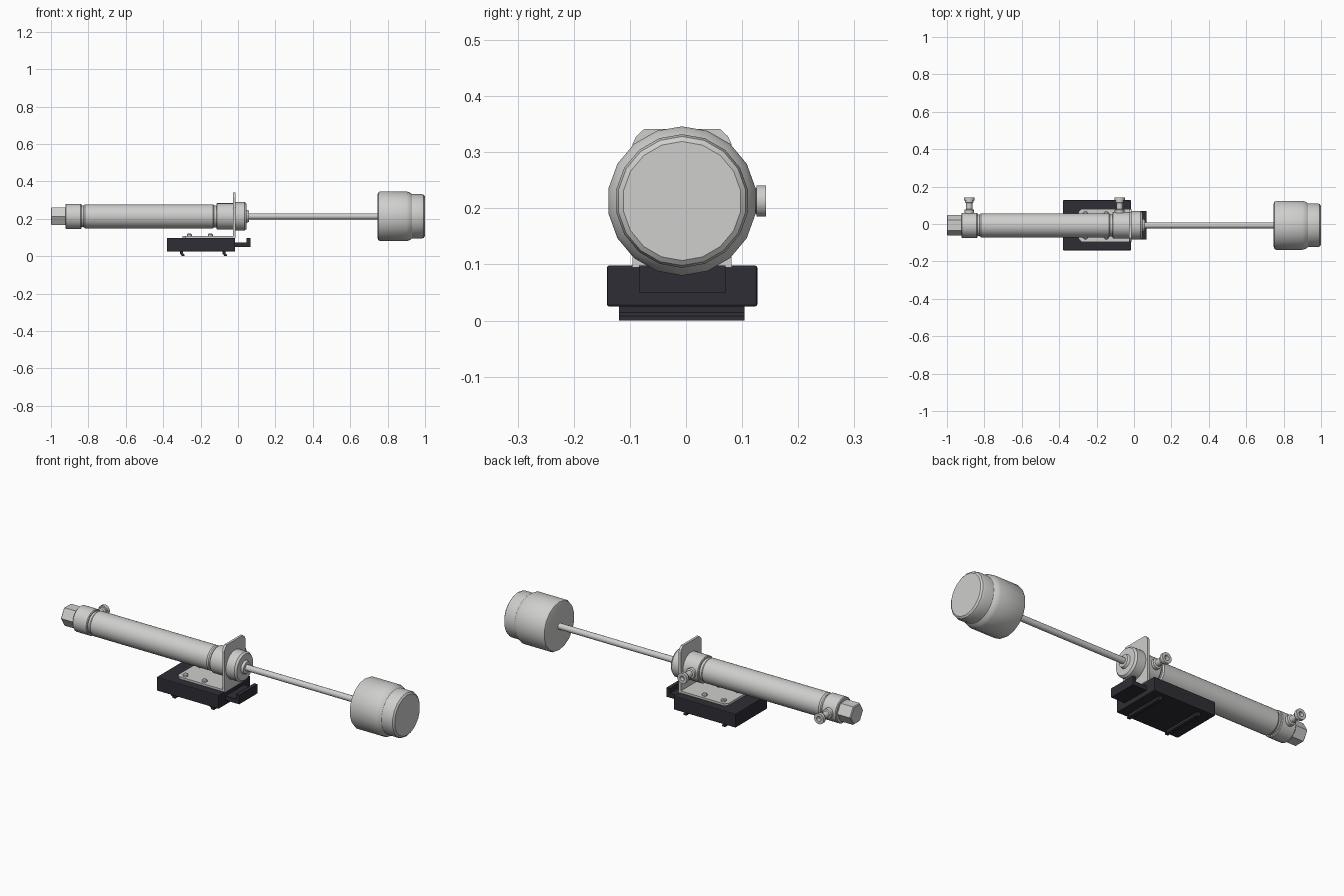
import bpy, bmesh, math
from mathutils import Matrix, Vector

if "Cube" in bpy.data.objects:
    bpy.data.objects.remove(bpy.data.objects["Cube"])

AY, AZ = -0.007, 0.213      # cylinder axis position


def material(name, rgb):
    m = bpy.data.materials.new(name)
    m.diffuse_color = (*rgb, 1)
    m.use_nodes = True
    m.node_tree.nodes["Principled BSDF"].inputs["Base Color"].default_value = m.diffuse_color
    return m


GREY = material("light grey metal", (0.62, 0.62, 0.61))
DARK = material("dark slate plastic", (0.027, 0.027, 0.036))


def finish(name, bm, mat, bevel=0, smooth=False):
    bmesh.ops.recalc_face_normals(bm, faces=bm.faces)
    me = bpy.data.meshes.new(name)
    bm.to_mesh(me)
    bm.free()
    ob = bpy.data.objects.new(name, me)
    bpy.context.collection.objects.link(ob)
    me.materials.append(mat)
    if bevel:
        b = ob.modifiers.new("edges", 'BEVEL')
        b.width, b.segments, b.limit_method = bevel, 2, 'ANGLE'
    if smooth:
        bpy.ops.object.select_all(action='DESELECT')
        ob.select_set(True)
        bpy.context.view_layer.objects.active = ob
        bpy.ops.object.shade_smooth_by_angle(angle=math.radians(32))
    return ob


def box(name, x, y, z, mat, bevel=0):
    bm = bmesh.new()
    size = [b - a for a, b in (x, y, z)]
    mid = [(a + b) / 2 for a, b in (x, y, z)]
    bmesh.ops.create_cube(bm, size=1, matrix=Matrix.Translation(mid) @ Matrix.Diagonal((*size, 1)))
    return finish(name, bm, mat, bevel)


def lathe(name, profile, origin, axis, n, mat, turn=0, smooth=True):
    """Revolve (distance, radius) pairs about an axis; both ends are capped."""
    q = Vector((0, 0, 1)).rotation_difference(Vector(axis))
    bm = bmesh.new()
    rings = []
    for d, r in profile:
        ring = []
        for i in range(n):
            a = turn + 2 * math.pi * i / n
            p = q @ Vector((r * math.cos(a), r * math.sin(a), d))
            ring.append(bm.verts.new(p + Vector(origin)))
        rings.append(ring)
    for a, b in zip(rings, rings[1:]):
        for i in range(n):
            bm.faces.new((a[i], a[(i + 1) % n], b[(i + 1) % n], b[i]))
    bm.faces.new(rings[0])
    bm.faces.new(rings[-1])
    return finish(name, bm, mat, smooth=smooth)


def extrude(name, pts, vec, mat, bevel=0):
    bm = bmesh.new()
    f = bm.faces.new([bm.verts.new(p) for p in pts])
    g = bmesh.ops.extrude_face_region(bm, geom=[f])
    bmesh.ops.translate(bm, verts=[v for v in g['geom'] if isinstance(v, bmesh.types.BMVert)], vec=vec)
    return finish(name, bm, mat, bevel)


def along_x(name, profile, n, turn=0, smooth=True):
    return lathe(name, profile, (0, AY, AZ), (1, 0, 0), n, GREY, turn, smooth)


# Cylinder body, end caps and rod
along_x("cylinder_tube", [(-0.845, .058), (-0.826, .058), (-0.818, .064),
                          (-0.135, .064), (-0.128, .059), (-0.11, .059)], 32)
along_x("rear_cap", [(-0.923, .063), (-0.919, .067), (-0.841, .067), (-0.837, .064)], 32)
along_x("front_cap", [(-0.115, .067), (-0.111, .070), (-0.02, .070)], 32)
along_x("front_collar", [(-0.02, .068), (-0.014, .076), (0.036, .076), (0.046, .068),
                         (0.046, .035), (0.058, .03)], 32)
along_x("piston_rod", [(0.03, .016), (0.77, .016)], 20)

# Hexagonal rear end, with a corner pointing to each side
lathe("hex_end", [(-1.0, .05), (-0.996, .055), (-0.91, .055)], (0, AY, AZ), (1, 0, 0),
      6, GREY, math.pi / 2, False)

# Round head at the rod tip
head = [(0.747, .118), (0.750, .127), (0.760, .133), (0.90, .133), (0.916, .129),
        (0.930, .119), (0.98, .119), (0.993, .115), (1.0, .106)]
# turn puts one corner at the top
lathe("rod_head", head, (0, AY, AZ), (1, 0, 0), 18, GREY, 0)

# Hose ports on the back side
port = [(0.05, .026), (0.083, .026), (0.086, .017), (0.118, .017), (0.123, .022), (0.132, .022),
        (0.133, .028), (0.150, .028), (0.150, .013), (0.130, .012)]
for label, x in (("rear", -0.881), ("front", -0.077)):
    lathe(label + "_port", port, (x, AY, AZ), (0, 1, 0), 20, GREY)

# Mounting bracket: upright plate, foot plate, screws
W, C = 0.088, 0.020
up = [(-W, .097), (W, .097), (W, .315), (W - .006, .328), (W - C, .341),
      (-W + C, .341), (-W + .006, .328), (-W, .315)]
extrude("bracket_upright", [(-0.026, AY + y, z) for y, z in up], (0.013, 0, 0), GREY)
foot = [(-0.015, -W), (-0.015, W), (-0.28, W), (-0.296, W - .016), (-0.296, -W + .016), (-0.28, -W)]
extrude("bracket_foot", [(x, AY + y, .095) for x, y in foot], (0, 0, .014), GREY)
for i, x in enumerate((-0.26, -0.148)):
    for j, s in enumerate((-1, 1)):
        lathe(f"screw_{i}_{j}", [(.105, .013), (.116, .013), (.121, .009)],
              (x, AY + s * .062, 0), (0, 0, 1), 14, GREY)

# Dark base block with front hook and two rails below
box("base_block", (-0.38, -0.015), (AY - .134, AY + .134), (.025, .098), DARK, .004)
hook = [(-0.02, .05), (0.066, .05), (0.066, .098), (0.046, .098), (0.046, .073), (-0.02, .073)]
extrude("base_hook", [(x, AY - .077, z) for x, z in hook], (0, .154, 0), DARK)
for label, x in (("rear", -0.311), ("front", -0.084)):
    rail = [(0, .03), (0, .012), (.009, .006), (.009, 0), (.026, 0), (.026, .008), (.018, .014), (.018, .03)]
    extrude(label + "_rail", [(x + a, AY - .112, z) for a, z in rail], (0, .223, 0), DARK)
